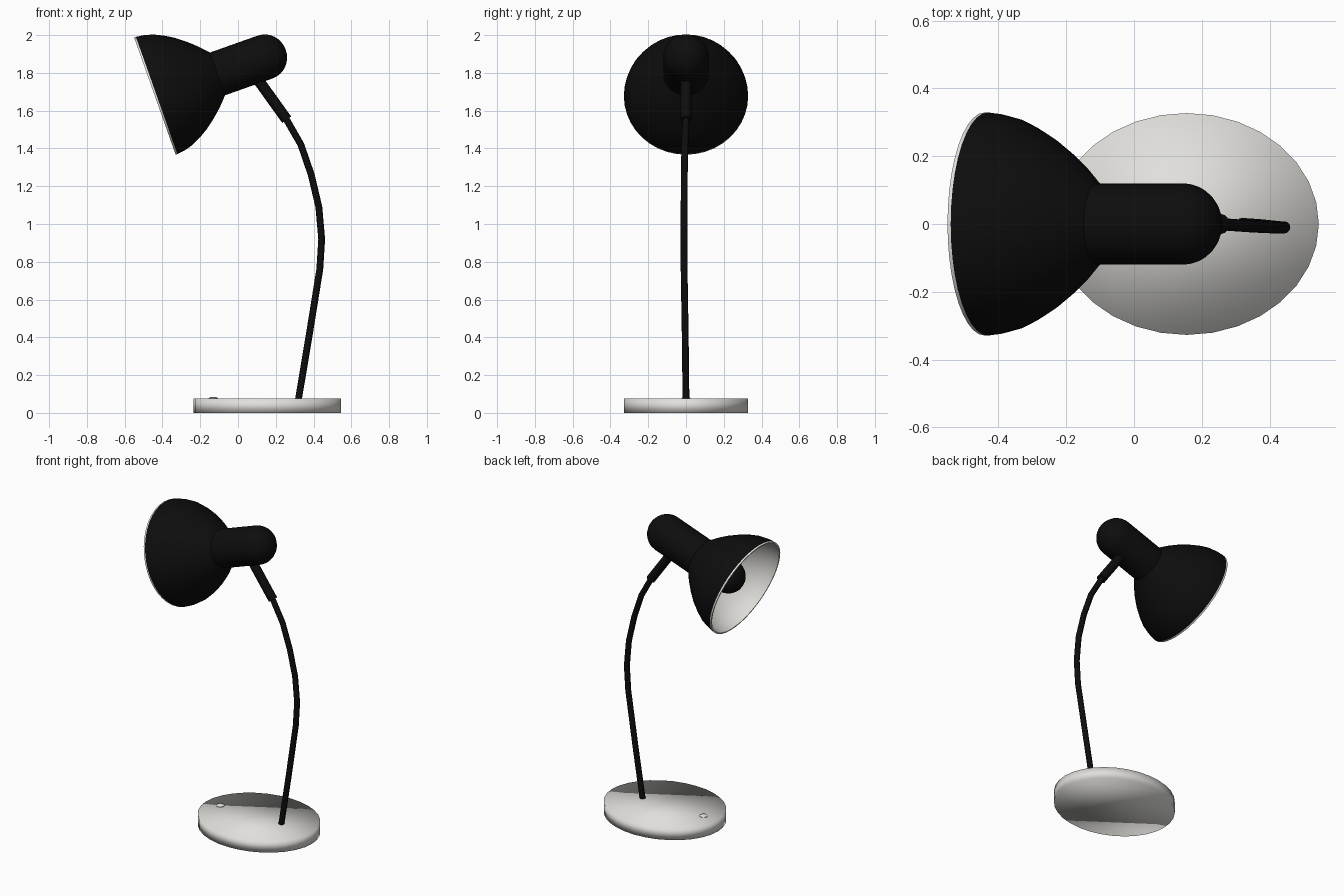
import bpy, bmesh, math
from mathutils import Vector, Matrix

if "Cube" in bpy.data.objects:
    bpy.data.objects.remove(bpy.data.objects["Cube"])


def make_material(name, color):
    mat = bpy.data.materials.new(name)
    mat.use_nodes = True
    mat.diffuse_color = color
    mat.node_tree.nodes["Principled BSDF"].inputs["Base Color"].default_value = color
    return mat


black = make_material("black", (0.004, 0.004, 0.004, 1))
white = make_material("warm_white", (0.75, 0.74, 0.71, 1))


def finish(bm, name, mats, matrix=Matrix(), angle=40):
    """Turn a bmesh into a smooth-shaded object."""
    bmesh.ops.recalc_face_normals(bm, faces=bm.faces)
    mesh = bpy.data.meshes.new(name)
    bm.to_mesh(mesh)
    bm.free()
    obj = bpy.data.objects.new(name, mesh)
    bpy.context.collection.objects.link(obj)
    obj.matrix_world = matrix
    for mat in mats:
        mesh.materials.append(mat)
    bpy.ops.object.select_all(action='DESELECT')
    obj.select_set(True)
    bpy.context.view_layer.objects.active = obj
    if angle:
        bpy.ops.object.shade_smooth_by_angle(angle=math.radians(angle))
    else:
        bpy.ops.object.shade_smooth()
    return obj


def lathe(name, profile, mats, matrix=Matrix(), sides=32, white_from=None):
    """Revolve (radius, height) points about local z; later bands may be white."""
    bm = bmesh.new()
    rings = []
    for r, h in profile:
        rings.append([bm.verts.new((r * math.cos(a), r * math.sin(a), h))
                      for a in (math.tau * i / sides for i in range(sides))])
    for band, (low, high) in enumerate(zip(rings, rings[1:])):
        for i in range(sides):
            j = (i + 1) % sides
            face = bm.faces.new((low[i], low[j], high[j], high[i]))
            if white_from is not None and band >= white_from:
                face.material_index = 1
    bmesh.ops.remove_doubles(bm, verts=bm.verts, dist=0.0001)
    return finish(bm, name, mats, matrix)


def tube(name, points, radius, mat, sides=12):
    """Sweep a round section along a path, kept in the plane facing the front."""
    pts = [Vector(p) for p in points]
    bm = bmesh.new()
    rings = []
    for k, p in enumerate(pts):
        along = (pts[min(k + 1, len(pts) - 1)] - pts[max(k - 1, 0)]).normalized()
        u = along.cross(Vector((0, 1, 0))).normalized()
        v = along.cross(u)
        rings.append([bm.verts.new(p + radius * (u * math.cos(a) + v * math.sin(a)))
                      for a in (math.tau * i / sides for i in range(sides))])
    for low, high in zip(rings, rings[1:]):
        for i in range(sides):
            j = (i + 1) % sides
            bm.faces.new((low[i], low[j], high[j], high[i]))
    bm.faces.new(rings[0])
    bm.faces.new(rings[-1])
    return finish(bm, name, [mat])


# Oval base, softly shaded over its rim
bm = bmesh.new()
bmesh.ops.create_cone(bm, cap_ends=True, segments=32, radius1=1, radius2=1, depth=1)
bmesh.ops.scale(bm, vec=(0.39, 0.327, 0.075), verts=bm.verts)
bmesh.ops.translate(bm, vec=(0.155, 0, 0.0375), verts=bm.verts)
finish(bm, "base", [white], angle=None)

# Switch button on the base
lathe("switch_button", [(0.025, 0), (0.025, 0.005), (0.017, 0.01), (0, 0.012)],
      [white], Matrix.Translation((-0.13, 0, 0.073)), sides=16)

# Bent stem and the sleeve joining it to the head
tube("stem", [(0.318, 0, 0.06), (0.375, -0.004, 0.4), (0.433, -0.01, 0.76),
              (0.443, -0.01, 0.92), (0.428, -0.01, 1.09), (0.388, -0.009, 1.26),
              (0.333, -0.006, 1.42), (0.25, 0, 1.565)], 0.018, black)
tube("stem_sleeve", [(0.08, 0, 1.80), (0.258, 0, 1.552)], 0.029, black)

# Head frame: origin at the rim centre, local z along the tilted axis
axis = Vector((0.942, 0, 0.334))
head = Matrix.Translation((-0.44, 0, 1.677)) @ axis.to_track_quat('Z', 'Y').to_matrix().to_4x4()

# Shade: black outside, white rim and lining
outer = [(0.11, 0.36), (0.122, 0.35), (0.17, 0.305), (0.215, 0.255), (0.257, 0.2),
         (0.287, 0.15), (0.311, 0.1), (0.324, 0.05), (0.329, 0.01)]
lining = [(0.329, 0), (0.32, 0), (0.314, 0.05), (0.3, 0.1), (0.276, 0.15), (0.246, 0.2),
          (0.204, 0.255), (0.16, 0.305), (0.11, 0.345), (0, 0.345)]
lathe("shade", outer + lining, [black, white], head, sides=40, white_from=len(outer) - 1)

# Lamp holder housing with a domed end
dome = [(0.12 * math.cos(a), 0.62 + 0.115 * math.sin(a))
        for a in (math.pi / 2 * i / 8 for i in range(9))]
lathe("lamp_housing", [(0, 0.35), (0.12, 0.35)] + dome, [black], head)

# Bulb with its neck
ball = [(0.105 * math.sin(a), 0.135 - 0.105 * math.cos(a))
        for a in (math.pi * 0.8 * i / 10 for i in range(11))]
lathe("bulb", ball + [(0.055, 0.26), (0.055, 0.35)], [black], head, sides=24)
